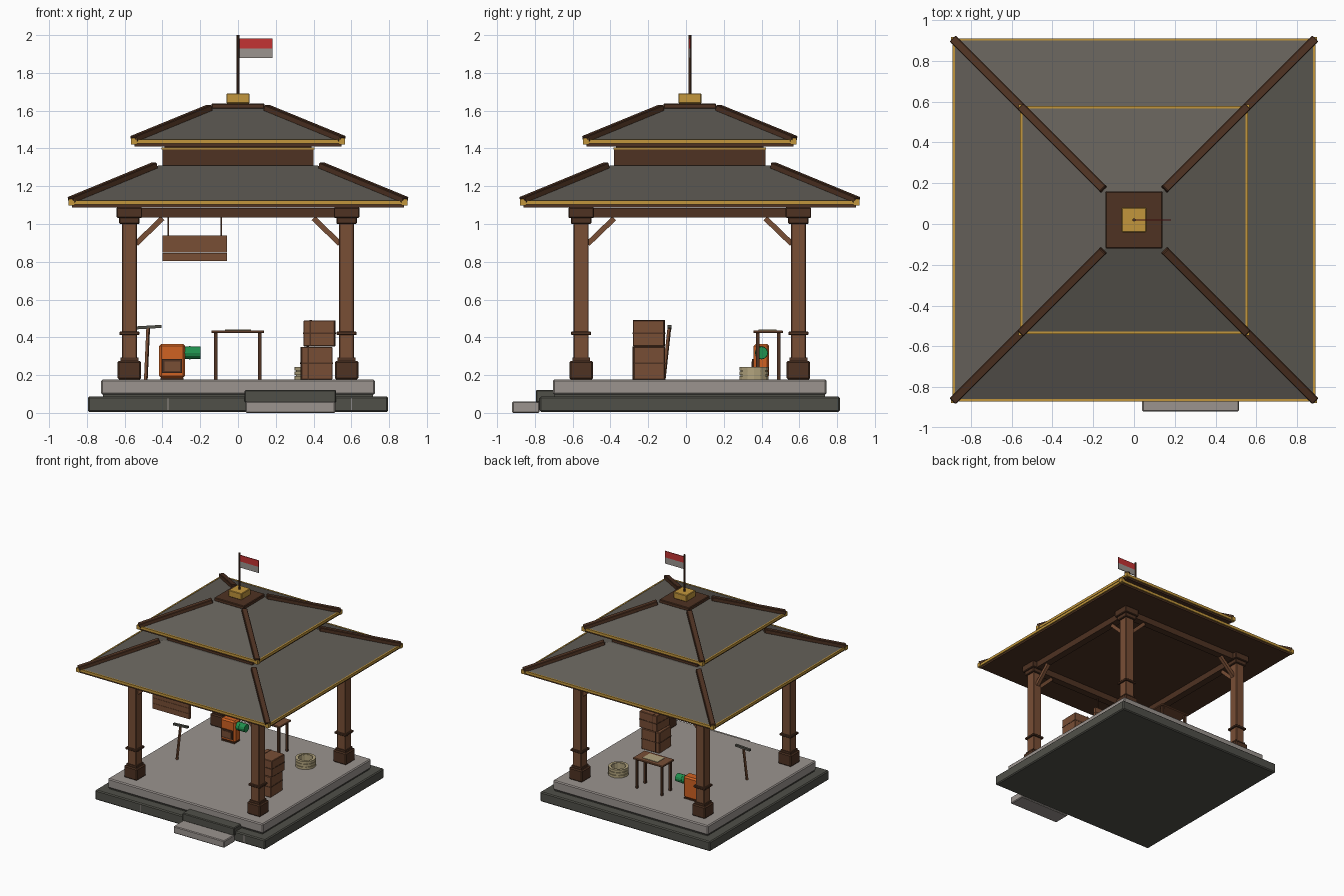
import bpy, bmesh, math
from mathutils import Vector, Matrix

if "Cube" in bpy.data.objects:
    bpy.data.objects.remove(bpy.data.objects["Cube"])

CY = 0.02          # pavilion centre along y


def mat(name, r, g, b):
    m = bpy.data.materials.new(name)
    m.diffuse_color = [(c / 255 / 12.92 if c < 11 else ((c / 255 + 0.055) / 1.055) ** 2.4)
                       for c in (r, g, b)] + [1]
    m.use_nodes = True
    m.node_tree.nodes["Principled BSDF"].inputs["Base Color"].default_value = m.diffuse_color
    return m


STONE = mat("light stone", 155, 148, 143)
DARK = mat("dark stone", 80, 80, 73)
ROOF = mat("roof grey", 99, 95, 88)
BROWN = mat("dark wood", 78, 50, 34)
WOOD = mat("wood", 120, 78, 53)
GOLD = mat("gold", 194, 150, 60)
ORANGE = mat("orange", 208, 98, 34)
GREEN = mat("green", 32, 145, 78)
RED = mat("red", 195, 52, 52)
TAN = mat("tan", 178, 164, 126)


def finish(name, bm, m, bevel=0):
    bmesh.ops.recalc_face_normals(bm, faces=bm.faces)
    me = bpy.data.meshes.new(name)
    bm.to_mesh(me)
    bm.free()
    me.materials.append(m)
    o = bpy.data.objects.new(name, me)
    bpy.context.collection.objects.link(o)
    if bevel:
        b = o.modifiers.new("bevel", 'BEVEL')
        b.width, b.segments = bevel, 1
    return o


def box(name, x0, x1, y0, y1, z0, z1, m, bevel=0, turn=0):
    bm = bmesh.new()
    bmesh.ops.create_cube(bm, size=1)
    mx = (Matrix.Translation(((x0 + x1) / 2, (y0 + y1) / 2, (z0 + z1) / 2))
          @ Matrix.Rotation(turn, 4, 'Z') @ Matrix.Diagonal((x1 - x0, y1 - y0, z1 - z0, 1)))
    bm.transform(mx)
    return finish(name, bm, m, bevel)


def block(name, x, y, half, z0, z1, m, bevel=0):
    return box(name, x - half, x + half, y - half, y + half, z0, z1, m, bevel)


def beam(name, a, b, w, h, m, bevel=0):
    """Square bar between two points; w is the level width, h the depth."""
    a, b = Vector(a), Vector(b)
    d = (b - a).normalized()
    side = d.cross(Vector((0, 0, 1)))
    side = side.normalized() if side.length > 1e-4 else Vector((1, 0, 0))
    up = side.cross(d)
    rot = Matrix((side, d, up)).transposed().to_4x4()
    bm = bmesh.new()
    bmesh.ops.create_cube(bm, size=1)
    bm.transform(Matrix.Translation((a + b) / 2) @ rot @ Matrix.Diagonal((w, (b - a).length, h, 1)))
    return finish(name, bm, m, bevel)


def frustum(name, h0, z0, h1, z1, m):
    bm = bmesh.new()
    rings = [[bm.verts.new((sx * h, CY + sy * h, z)) for sx, sy in ((-1, -1), (1, -1), (1, 1), (-1, 1))]
             for h, z in ((h0, z0), (h1, z1))]
    for r in rings:
        bm.faces.new(r)
    for i in range(4):
        j = (i + 1) % 4
        bm.faces.new((rings[0][i], rings[0][j], rings[1][j], rings[1][i]))
    return finish(name, bm, m)


def cylinder(name, loc, r, length, m, axis='Z', n=12):
    bm = bmesh.new()
    bmesh.ops.create_cone(bm, cap_ends=True, segments=n, radius1=r, radius2=r, depth=length)
    rot = Matrix.Rotation(math.pi / 2, 4, 'Y') if axis == 'X' else Matrix()
    bm.transform(Matrix.Translation(loc) @ rot)
    return finish(name, bm, m)


def ring(name, x, y, r0, r1, z0, z1, m, n=14):
    bm = bmesh.new()
    loops = []
    for i in range(n):
        c, s = math.cos(2 * math.pi * i / n), math.sin(2 * math.pi * i / n)
        loops.append([bm.verts.new((x + r * c, y + r * s, z))
                      for r, z in ((r0, z0), (r1, z0), (r1, z1), (r0, z1))])
    for i in range(n):
        a, b = loops[i], loops[(i + 1) % n]
        for k in range(4):
            bm.faces.new((a[k], b[k], b[(k + 1) % 4], a[(k + 1) % 4]))
    return finish(name, bm, m)


CORNERS = [(-1, -1), (1, -1), (1, 1), (-1, 1)]

# Stone platform and entrance steps
block("lower_platform", 0, CY, 0.795, 0.005, 0.087, DARK, 0.008)
block("platform_core", 0, CY, 0.715, 0.08, 0.10, DARK)
block("upper_platform", 0, CY, 0.725, 0.097, 0.176, STONE, 0.008)
box("upper_step", 0.035, 0.52, -0.795, -0.69, 0.055, 0.122, DARK, 0.006)
box("lower_step", 0.04, 0.515, -0.92, -0.775, 0.0, 0.06, STONE, 0.006)
for x in (-0.37, 0.6):
    box("stone_joint", x - 0.003, x + 0.003, -0.777, -0.77, 0.015, 0.078, STONE)

# Posts with feet, collars and capitals
for sx, sy in CORNERS:
    x, y = sx * 0.575, CY + sy * 0.575
    block("post_foot", x, y, 0.062, 0.176, 0.276, BROWN, 0.008)
    block("post", x, y, 0.04, 0.27, 1.04, WOOD, 0.005)
    block("post_base_collar", x, y, 0.047, 0.276, 0.292, BROWN)
    block("post_collar", x, y, 0.053, 0.412, 0.43, BROWN, 0.003)
    block("capital_lower", x, y, 0.054, 1.0, 1.04, BROWN, 0.005)
    block("capital_upper", x, y, 0.068, 1.032, 1.088, BROWN, 0.005)
    # Diagonal braces along both beams
    beam("brace", (sx * 0.54, y, 0.895), (sx * 0.40, y, 1.03), 0.028, 0.028, WOOD)
    beam("brace", (x, CY + sy * 0.54, 0.895), (x, CY + sy * 0.40, 1.03), 0.028, 0.028, WOOD)

# Ring beams
for s in (-1, 1):
    box("cross_beam", -0.64, 0.64, CY + s * 0.575 - 0.03, CY + s * 0.575 + 0.03, 1.034, 1.086, BROWN)
    box("side_beam", s * 0.575 - 0.03, s * 0.575 + 0.03, CY - 0.64, CY + 0.64, 1.034, 1.086, BROWN)


# Roof tiers: soffit, gold eave, slope and hip ridges
def tier(name, half, z, top, ztop):
    block(name + "_soffit", 0, CY, half - 0.005, z - 0.032, z - 0.014, BROWN)
    for s in (-1, 1):
        e = half + 0.004
        box(name + "_eave", -e, e, CY + s * half - 0.006, CY + s * half + 0.006, z - 0.018, z + 0.004, GOLD)
        box(name + "_eave", s * half - 0.006, s * half + 0.006, CY - e, CY + e, z - 0.018, z + 0.004, GOLD)
    frustum(name + "_slope", half - 0.003, z - 0.014, half - 0.003, z, BROWN)
    frustum(name + "_tiles", half - 0.002, z, top, ztop, ROOF)
    slope = (ztop - z) / (half - top)
    for sx, sy in CORNERS:
        a, b = half + 0.002, top + 0.02
        za, zb = z + 0.006, z + (half - b) * slope + 0.008
        beam(name + "_hip", (sx * a, CY + sy * a, za), (sx * b, CY + sy * b, zb), 0.042, 0.034, BROWN, 0.004)
        block(name + "_hip_tip", sx * (half - 0.003), CY + sy * (half - 0.003), 0.016, z - 0.022, z + 0.012, GOLD)


tier("lower_roof", 0.885, 1.12, 0.42, 1.31)
block("roof_neck", 0, CY, 0.4, 1.28, 1.396, BROWN)
block("neck_trim", 0, CY, 0.404, 1.394, 1.404, GOLD)
block("neck_top", 0, CY, 0.39, 1.40, 1.415, BROWN)
tier("upper_roof", 0.553, 1.443, 0.13, 1.615)

# Roof cap, finial, flagpole and flag
block("roof_cap", 0, CY, 0.14, 1.608, 1.638, BROWN, 0.005)
block("finial", 0, CY, 0.061, 1.638, 1.692, GOLD, 0.004)
cylinder("flagpole", (0, CY, 1.845), 0.008, 0.31, BROWN, n=8)
box("flag_upper", 0.008, 0.182, CY - 0.003, CY + 0.003, 1.93, 1.983, RED)
box("flag_lower", 0.008, 0.182, CY - 0.003, CY + 0.003, 1.878, 1.93, STONE)

# Hanging plank board
for i in range(3):
    z = 0.803 + i * 0.046
    box("board_plank", -0.40, -0.057, -0.57, -0.546, z, z + 0.0445, WOOD)
for x in (-0.368, -0.088):
    box("board_cord", x - 0.004, x + 0.004, -0.562, -0.554, 0.935, 1.04, BROWN)

# Stacked crates with straps
for x, y, z0, z1, turn in ((0.415, -0.197, 0.176, 0.35, 0.03), (0.432, -0.196, 0.352, 0.49, -0.03)):
    box("crate", x - 0.083, x + 0.083, y - 0.083, y + 0.083, z0, z1, WOOD, 0.004, turn)
    zm = (z0 + z1) / 2
    box("crate_band", x - 0.085, x + 0.085, y - 0.085, y + 0.085, zm - 0.004, zm + 0.004, BROWN, 0, turn)
    box("crate_strap", x - 0.05, x - 0.042, y - 0.085, y + 0.085, z0 + 0.002, z1 + 0.002, BROWN, 0, turn)

# Woven basket
for i in range(3):
    z = 0.176 + i * 0.024
    ring("basket_ring", 0.38, 0.36, 0.058, 0.08, z, z + 0.02, TAN)
ring("basket_lining", 0.38, 0.36, 0.056, 0.074, 0.176, 0.24, TAN)

# Small table with a sheet on top
box("table_top", -0.14, 0.138, 0.357, 0.513, 0.422, 0.437, WOOD, 0.003)
box("table_sheet", -0.07, 0.07, 0.385, 0.48, 0.437, 0.441, TAN)
for x in (-0.118, 0.116):
    for y in (0.38, 0.49):
        block("table_leg", x, y, 0.009, 0.176, 0.424, BROWN)

# Engine with a side drum
box("engine_body", -0.417, -0.28, 0.358, 0.44, 0.184, 0.366, ORANGE, 0.012)
box("engine_panel", -0.402, -0.296, 0.35, 0.36, 0.21, 0.285, BROWN)
box("engine_grille", -0.39, -0.308, 0.346, 0.352, 0.222, 0.273, WOOD)
box("engine_base", -0.41, -0.288, 0.362, 0.436, 0.176, 0.186, BROWN)
cylinder("engine_drum", (-0.242, 0.40, 0.318), 0.033, 0.085, GREEN, 'X')
cylinder("drum_band", (-0.255, 0.40, 0.318), 0.035, 0.008, GREEN, 'X')

# Leaning long-handled tool
beam("tool_handle", (-0.488, -0.118, 0.176), (-0.475, -0.087, 0.46), 0.015, 0.015, WOOD)
beam("tool_head", (-0.54, -0.087, 0.45), (-0.405, -0.087, 0.458), 0.02, 0.016, DARK)
